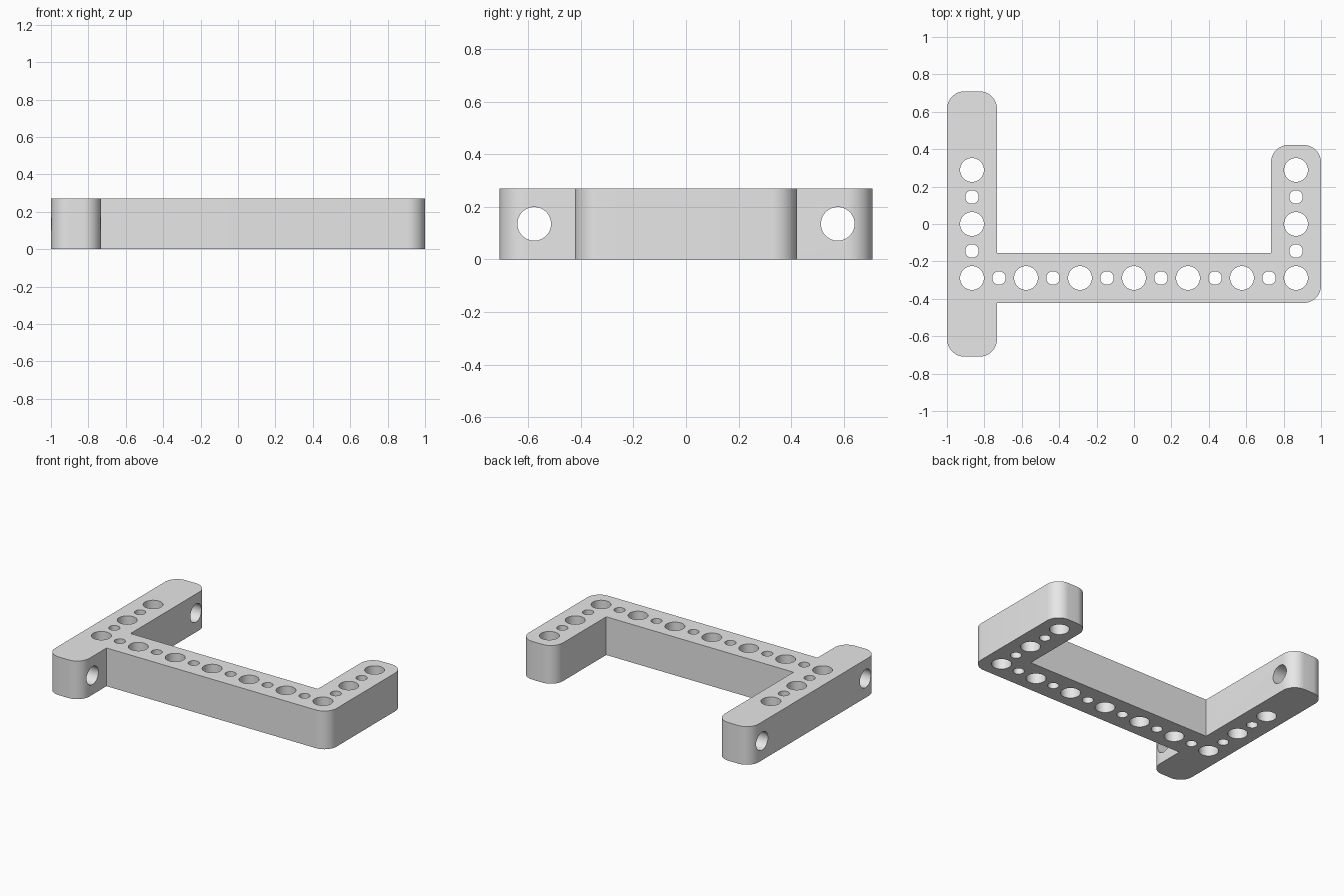
import bpy, bmesh, math
from mathutils import Matrix, Vector

cube = bpy.data.objects.get("Cube")
if cube:
    bpy.data.objects.remove(cube)

PITCH = 0.2887          # spacing of the large holes
HALF = 0.134            # half the beam width
HEIGHT = 0.27
ARM = 3 * PITCH         # x of both arm centre lines
ROUND, LARGE, SMALL = 0.095, 0.064, 0.036

grey = bpy.data.materials.new("plain grey")
grey.use_nodes = True
colour = (0.8, 0.8, 0.8, 1)
grey.diffuse_color = colour
grey.node_tree.nodes["Principled BSDF"].inputs["Base Color"].default_value = colour


def make_object(name, bm):
    bmesh.ops.recalc_face_normals(bm, faces=bm.faces)
    mesh = bpy.data.meshes.new(name)
    bm.to_mesh(mesh)
    bm.free()
    mesh.materials.append(grey)
    obj = bpy.data.objects.new(name, mesh)
    bpy.context.collection.objects.link(obj)
    return obj


def rounded_outline(corners, steps=12):
    """Replace each corner flagged as round with an arc."""
    points = []
    for i, (x, y, is_round) in enumerate(corners):
        here = Vector((x, y))
        if not is_round:
            points.append(here)
            continue
        before = (Vector(corners[i - 1][:2]) - here).normalized()
        after = (Vector(corners[(i + 1) % len(corners)][:2]) - here).normalized()
        centre = here + (before + after) * ROUND
        for s in range(steps + 1):
            a = s / steps * math.pi / 2
            points.append(centre - (after * math.cos(a) + before * math.sin(a)) * ROUND)
    return points


# Beam body: a long arm, a crossbar and a short arm in one outline
left, right = -ARM - HALF, ARM + HALF
inner = ARM - HALF
bar_front, bar_back = -PITCH - HALF, -PITCH + HALF
end = 2 * PITCH + HALF - 0.002
outline = rounded_outline([
    (left, -end, True), (-inner, -end, True), (-inner, bar_front, False),
    (right, bar_front, True), (right, -bar_front, True), (inner, -bar_front, True),
    (inner, bar_back, False), (-inner, bar_back, False),
    (-inner, end, True), (left, end, True)])
bm = bmesh.new()
base = bm.faces.new([bm.verts.new((p.x, p.y, 0)) for p in outline])
top = bmesh.ops.extrude_face_region(bm, geom=[base])["geom"]
bmesh.ops.translate(bm, vec=(0, 0, HEIGHT),
                    verts=[v for v in top if isinstance(v, bmesh.types.BMVert)])
beam = make_object("angled_beam", bm)

# Holes: large and small alternate along the crossbar and both arms
bm = bmesh.new()


def add_hole(x, y, radius, sideways=False):
    place = Matrix.Translation((x, y, HEIGHT / 2))
    if sideways:
        place = place @ Matrix.Rotation(math.pi / 2, 4, "Y")
    bmesh.ops.create_cone(bm, cap_ends=True, segments=48, radius1=radius,
                          radius2=radius, depth=HEIGHT * 2, matrix=place)


for i in range(-6, 7):
    add_hole(i * PITCH / 2, -PITCH, SMALL if i % 2 else LARGE)
for side in (-ARM, ARM):
    for i in range(-1, 3):
        add_hole(side, i * PITCH / 2, SMALL if i % 2 else LARGE)
for y in (-2 * PITCH, 2 * PITCH):
    add_hole(-ARM, y, LARGE, sideways=True)
cutter = make_object("hole_cutter", bm)
cutter.hide_render = True

# Cut the holes, then drop the cutter
cut = beam.modifiers.new("holes", "BOOLEAN")
cut.operation = "DIFFERENCE"
cut.solver = "EXACT"
cut.object = cutter
bpy.ops.object.select_all(action="DESELECT")
beam.select_set(True)
bpy.context.view_layer.objects.active = beam
bpy.ops.object.modifier_apply(modifier=cut.name)
bpy.data.objects.remove(cutter)
bpy.ops.object.shade_smooth_by_angle(angle=math.radians(30))
